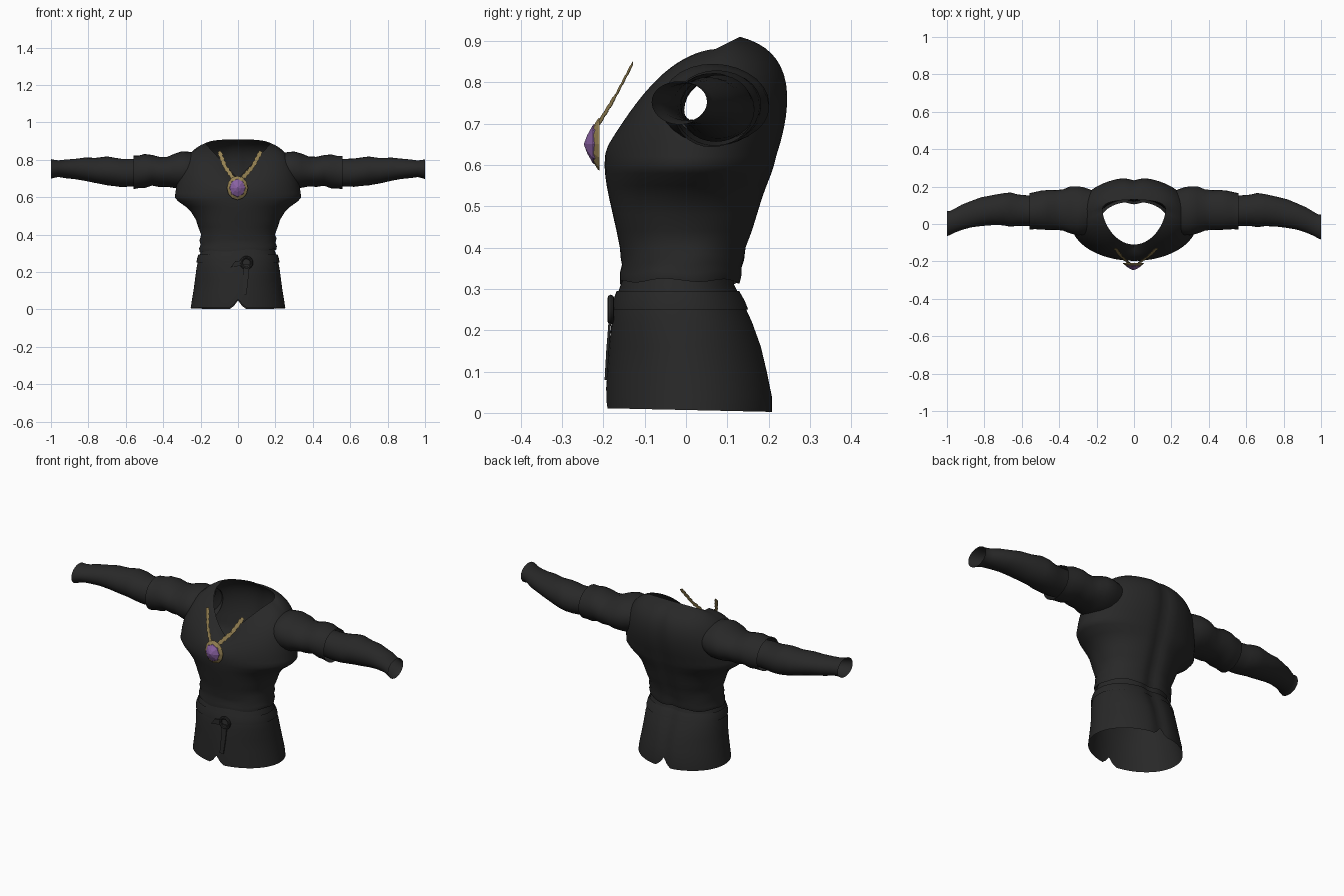
import bpy, bmesh, math
from mathutils import Vector

if "Cube" in bpy.data.objects:
    bpy.data.objects.remove(bpy.data.objects["Cube"])

def mat(name, rgb):
    m = bpy.data.materials.new(name)
    m.diffuse_color = (*rgb, 1)
    m.use_nodes = True
    m.node_tree.nodes["Principled BSDF"].inputs["Base Color"].default_value = m.diffuse_color
    return m

CLOTH = mat("charcoal cloth", (0.021, 0.021, 0.021))
GOLD = mat("old gold", (0.30, 0.22, 0.085))
GEM = mat("purple gem", (0.25, 0.12, 0.36))
N = 72

def finish(name, bm, material, smooth=True):
    bmesh.ops.recalc_face_normals(bm, faces=bm.faces)
    me = bpy.data.meshes.new(name)
    bm.to_mesh(me)
    bm.free()
    ob = bpy.data.objects.new(name, me)
    bpy.context.collection.objects.link(ob)
    me.materials.append(material)
    if smooth:
        bpy.ops.object.select_all(action='DESELECT')
        ob.select_set(True)
        bpy.context.view_layer.objects.active = ob
        bpy.ops.object.shade_smooth_by_angle(angle=math.radians(60))
    return ob

def loft(rings):
    # open tube through rings of points
    bm = bmesh.new()
    vs = [[bm.verts.new(p) for p in r] for r in rings]
    for a, b in zip(vs, vs[1:]):
        for i in range(len(a)):
            j = (i + 1) % len(a)
            bm.faces.new((a[i], a[j], b[j], b[i]))
    return bm

def body_point(k, z, hw, front, back):
    # k = 0 at the front centre, running counter-clockwise; groove down the spine
    t = 2 * math.pi * k / N
    s, c = math.sin(t), math.cos(t)
    e = .92 if .2 < z < .5 else 1.0
    x = hw * math.copysign(abs(s) ** e, s)
    mid, half = (front + back) / 2, (back - front) / 2
    y = mid - half * math.copysign(abs(c) ** e, c)
    if c < 0:
        y -= 0.015 * math.exp(-(x / 0.035) ** 2)
    return Vector((x, y, z))

def body_ring(z, hw, front, back):
    return [body_point(k, z, hw, front, back) for k in range(N)]

# skirt, notched at the centre front and back
skirt_rows = [(0.005, .253, -.193, .214), (.04, .248, -.193, .214), (.1, .238, -.19, .202),
              (.16, .23, -.186, .188), (.22, .222, -.18, .165), (.27, .212, -.172, .142),
              (.31, .198, -.158, .122), (.34, .19, -.148, .12)]
rings = [body_ring(*r) for r in skirt_rows]
for p in rings[0]:
    p.z += 0.045 * max(0, 1 - abs(p.x) / 0.035) + 0.002 - 0.022 * p.y
for p in rings[1]:
    p.z += 0.022 * max(0, 1 - abs(p.x) / 0.035)
finish("skirt", loft(rings), CLOTH)

# bodice, with a wavy waist hem, rising to a curved yoke and V neck
rows = [(.315, .205, -.16, .135), (.335, .208, -.16, .14), (.355, .2, -.155, .14),
        (.375, .206, -.158, .146), (.40, .197, -.16, .15), (.44, .212, -.168, .165),
        (.48, .225, -.177, .177), (.52, .25, -.186, .19), (.55, .28, -.192, .2),
        (.58, .322, -.196, .211), (.60, .338, -.197, .217), (.62, .335, -.196, .222)]
rings = [body_ring(*r) for r in rows]
for i in (0, 1, 2, 3):
    for k, p in enumerate(rings[i]):
        p.z += 0.004 * math.sin(2 * math.pi * 6 * k / N + i) + 0.006 * (p.x / 0.2)
base = rings[-1]
STEPS = 14
for n in range(1, STEPS + 1):
    u = n / STEPS
    ring = []
    for k, a in enumerate(base):
        t = 2 * math.pi * k / N
        s, c = math.sin(t), math.cos(t)
        f = c > 0
        ctrl = Vector((a.x * (.92 if f else .92 + .1 * abs(c)), a.y * (.96 if f else 1.38),
                       .85 + ((.68 if f else .87) - .85) * c * c))
        rim = Vector((.168 * s,
                      .07 - .18 * c ** 1.25 if f else .07 + .06 * abs(c) ** .6,
                      .70 + .18 * abs(s) if f else .88 + .03 * abs(c) ** .6))
        ring.append(a * (1 - u) ** 2 + ctrl * 2 * u * (1 - u) + rim * u * u)
    rings.append(ring)
bm = loft(rings)
# armholes
holes = []
for f in bm.faces:
    p = f.calc_center_median()
    if abs(p.x) > .22 and ((p.y - .07) / .09) ** 2 + ((p.z - .75) / .07) ** 2 < 1:
        holes.append(f)
bmesh.ops.delete(bm, geom=holes, context='FACES')
finish("bodice", bm, CLOTH)

# sleeves: x, y range, z range
upper = [(.22, -.045, .18, .665, .835), (.27, -.06, .196, .648, .843), (.30, -.062, .2, .646, .845),
         (.34, -.052, .2, .65, .833),
         (.38, -.035, .185, .657, .816), (.42, -.03, .182, .655, .816), (.46, -.03, .183, .662, .826),
         (.50, -.03, .178, .648, .83), (.53, -.028, .17, .648, .822), (.56, -.032, .163, .643, .822)]
lower = [(.53, -.005, .15, .66, .805), (.57, -.012, .152, .658, .805), (.62, -.01, .157, .655, .806),
         (.66, -.015, .168, .66, .812), (.70, -.008, .163, .664, .818), (.76, -.01, .15, .675, .81),
         (.82, -.017, .136, .688, .812), (.87, -.024, .117, .697, .806), (.92, -.038, .097, .702, .802),
         (.96, -.054, .074, .708, .797), (.985, -.068, .06, .703, .8), (1.0, -.074, .06, .698, .803)]

def sleeve_ring(x, y0, y1, z0, z1, side):
    out = []
    shift = -side * .009 * max(0, x - .6) / .4
    for k in range(28):
        t = side * 2 * math.pi * k / 28
        wobble = 1 + .012 * math.sin(3 * t * side + x * 25)
        out.append((side * x, shift + (y0 + y1) / 2 + (y1 - y0) / 2 * math.cos(t) * wobble,
                    (z0 + z1) / 2 + (z1 - z0) / 2 * math.sin(t) * wobble))
    return out

for side, label in ((1, "left"), (-1, "right")):
    for part, data in (("upper_sleeve", upper), ("forearm_sleeve", lower)):
        finish(f"{label}_{part}", loft([sleeve_ring(*r, side) for r in data]), CLOTH)

# belt, a band around the hips
band = [(.25, .222, -.179, .156), (.272, .219, -.176, .147), (.295, .211, -.168, .134)]
finish("belt", loft([body_ring(*r) for r in band]), CLOTH)

# belt ring
bpy.ops.mesh.primitive_torus_add(major_radius=.028, minor_radius=.008, major_segments=24,
                                 minor_segments=8, location=(.045, -.182, .25),
                                 rotation=(math.pi / 2, 0, 0))
bpy.context.object.name = "belt_ring"
bpy.context.object.data.materials.append(CLOTH)
bpy.ops.object.shade_smooth_by_angle()

def plate(name, pts, depth):
    # flat outline in x and z with y per point, thickened backwards
    bm = bmesh.new()
    face = bm.faces.new([bm.verts.new(p) for p in pts])
    ext = bmesh.ops.extrude_face_region(bm, geom=[face])
    verts = [v for v in ext["geom"] if isinstance(v, bmesh.types.BMVert)]
    bmesh.ops.translate(bm, verts=verts, vec=(0, depth, 0))
    return finish(name, bm, CLOTH, smooth=False)

# hanging strap end and tucked belt tip
plate("hanging_strap", [(.03, -.186, .24), (.06, -.186, .24), (.054, -.193, .15),
                        (.045, -.197, .08), (.022, -.197, .08), (.027, -.193, .15)], .006)
plate("belt_tip", [(-.04, -.186, .225), (.02, -.187, .235), (.02, -.187, .262), (-.015, -.186, .258)],
      .006)

# pendant setting and faceted gem
def oval(r, y, n):
    return [(-.003 + r * .88 * math.cos(2 * math.pi * k / n), y,
             .65 + r * math.sin(2 * math.pi * k / n)) for k in range(n)]

finish("pendant_setting", loft([oval(.001, -.209, 12), oval(.064, -.209, 12),
                                oval(.062, -.213, 12), oval(.044, -.224, 12)]), GOLD, smooth=False)
finish("pendant_gem", loft([oval(.05, -.217, 8), oval(.047, -.225, 8),
                            oval(.022, -.239, 8), oval(.001, -.247, 8)]), GEM, smooth=False)

# necklace chains of overlapping flat links
def chain(name, path):
    bm = bmesh.new()
    for a, b in zip(path, path[1:]):
        a, b = Vector(a), Vector(b)
        d = (b - a).normalized()
        across = d.cross(Vector((0, -1, 0))).normalized()
        count = max(1, round((b - a).length / .014))
        for i in range(count):
            p = a.lerp(b, (i + .5) / count)
            w = .012 if i % 2 else .009
            ends = [p - d * .008 - across * w, p - d * .008 + across * w,
                    p + d * .008 + across * w, p + d * .008 - across * w]
            front = [bm.verts.new(q) for q in ends]
            rear = [bm.verts.new(q + Vector((0, .0015, 0))) for q in ends]
            bm.faces.new(front)
            bm.faces.new(rear[::-1])
            for k in range(4):
                j = (k + 1) % 4
                bm.faces.new((front[j], front[k], rear[k], rear[j]))
    finish(name, bm, GOLD, smooth=False)

chain("right_chain", [(-.10, -.13, .845), (-.07, -.172, .765), (-.025, -.212, .70)])
chain("left_chain", [(.122, -.13, .845), (.08, -.172, .765), (.022, -.212, .70)])
